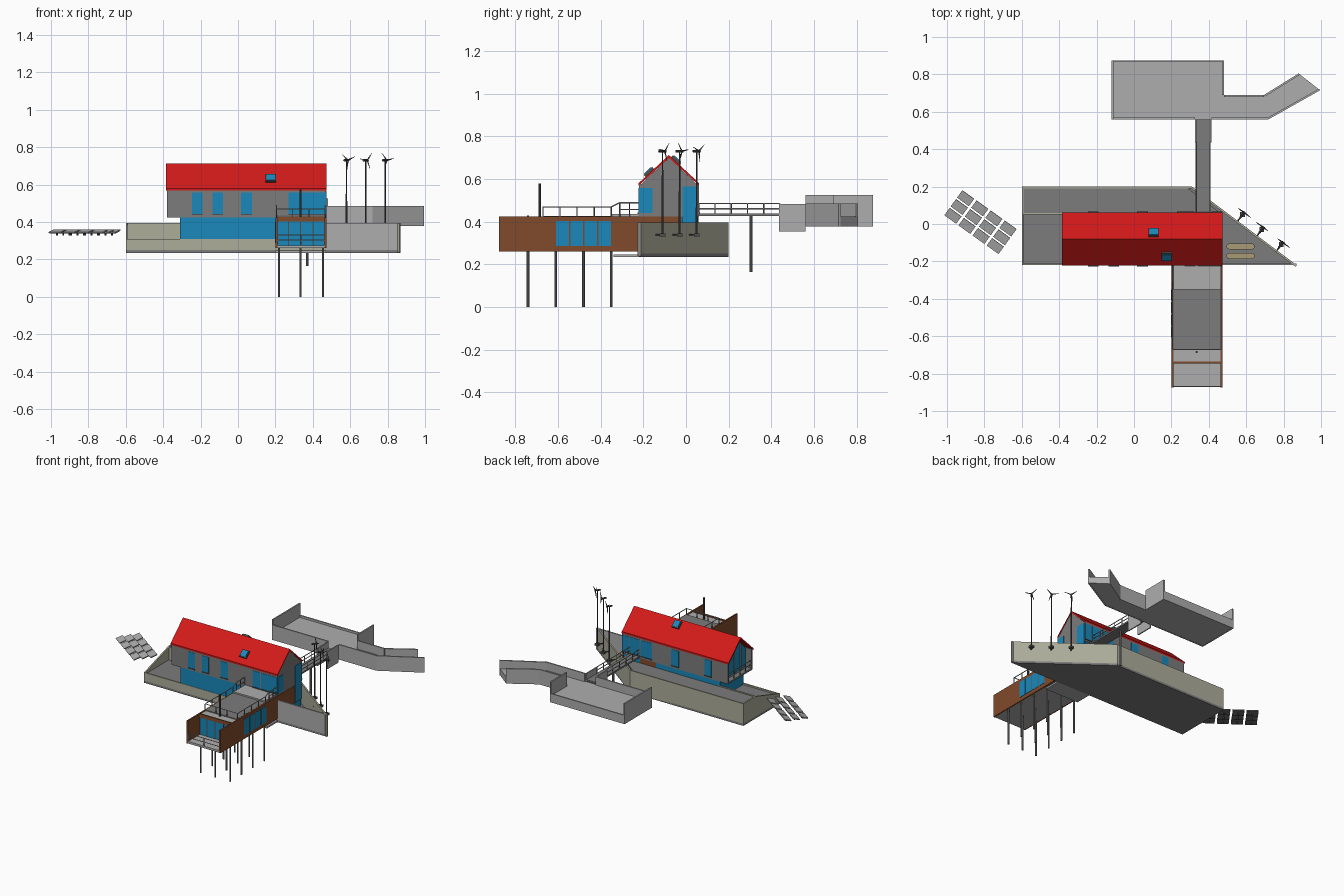
import bpy, bmesh, math
from mathutils import Vector, Matrix

if "Cube" in bpy.data.objects:
    bpy.data.objects.remove(bpy.data.objects["Cube"])


def material(name, c):
    m = bpy.data.materials.new(name)
    m.diffuse_color = (*c, 1)
    m.use_nodes = True
    m.node_tree.nodes["Principled BSDF"].inputs["Base Color"].default_value = m.diffuse_color
    return m


RED = material("roof_red", (0.65, 0.01, 0.01))
GLASS = material("glass_blue", (0.01, 0.25, 0.5))
BROWN = material("timber_brown", (0.22, 0.07, 0.025))
BEIGE = material("stone_beige", (0.42, 0.42, 0.33))
SAND = material("planter_sand", (0.4, 0.33, 0.18))
GREY = material("slate_grey", (0.2, 0.2, 0.2))
PALE = material("concrete_pale", (0.42, 0.42, 0.42))
DARK = material("metal_dark", (0.08, 0.08, 0.08))


def finish(name, bm, mat):
    bmesh.ops.recalc_face_normals(bm, faces=bm.faces)
    me = bpy.data.meshes.new(name)
    bm.to_mesh(me)
    bm.free()
    ob = bpy.data.objects.new(name, me)
    bpy.context.collection.objects.link(ob)
    if mat:
        me.materials.append(mat)
    return ob


def extrude(name, pts, a, b, mat=None, axis="z"):
    """Profile in xy (axis z) or yz (axis x), extruded from a to b."""
    bm = bmesh.new()
    put = (lambda p, h: (p[0], p[1], h)) if axis == "z" else (lambda p, h: (h, p[0], p[1]))
    lo = [bm.verts.new(put(p, a)) for p in pts]
    hi = [bm.verts.new(put(p, b)) for p in pts]
    bm.faces.new(lo)
    bm.faces.new(hi)
    n = len(pts)
    for i in range(n):
        j = (i + 1) % n
        bm.faces.new((lo[i], lo[j], hi[j], hi[i]))
    return finish(name, bm, mat)


def box(name, x0, x1, y0, y1, z0, z1, mat=None):
    return extrude(name, [(x0, y0), (x1, y0), (x1, y1), (x0, y1)], z0, z1, mat)


def rod(name, p, q, r, mat=DARK, n=8, r2=None):
    p, q = Vector(p), Vector(q)
    d = q - p
    bm = bmesh.new()
    mx = Matrix.Translation((p + q) / 2) @ d.to_track_quat("Z", "Y").to_matrix().to_4x4()
    bmesh.ops.create_cone(bm, cap_ends=True, segments=n, radius1=r,
                          radius2=r if r2 is None else r2, depth=d.length, matrix=mx)
    return finish(name, bm, mat)


def wall(name, p, q, z0, z1, mat, t=0.01):
    """Upright wall whose left side (looking p to q) is thickened."""
    p, q = Vector(p), Vector(q)
    d = (q - p).normalized() * t
    s = Vector((-d.y, d.x))
    return extrude(name, [p, q, q + s, p + s], z0, z1, mat)


def railing(name, p, q, h, posts, mid=True):
    p, q = Vector(p), Vector(q)
    for k in ((1, 0.5) if mid else (1,)):
        up = Vector((0, 0, h * k))
        rod(name + "_rail", p + up, q + up, 0.003, PALE, 6)
    for i in range(posts):
        b = p.lerp(q, i / (posts - 1))
        rod(name + "_post", b, b + Vector((0, 0, h)), 0.003, GREY, 6)


# Stone base: bottom slab, terraces and retaining walls
base = [(-0.6, -0.22), (0.87, -0.22), (0.31, 0.2), (-0.6, 0.2)]
extrude("base_slab", base, 0.235, 0.25, GREY)
box("terrace_floor", -0.59, 0.46, -0.21, 0.06, 0.25, 0.3, GREY)
extrude("upper_deck", [(-0.59, 0.06), (0.46, 0.06), (0.29, 0.19), (-0.59, 0.19)], 0.25, 0.39, GREY)
box("deck_edge_wall", -0.59, -0.3, 0.05, 0.06, 0.25, 0.395, BEIGE)
wall("front_base_wall", (-0.6, -0.22), (0.47, -0.22), 0.24, 0.31, BEIGE)
wall("front_right_wall", (0.47, -0.22), (0.87, -0.22), 0.24, 0.395, PALE)
wall("diagonal_wall", (0.87, -0.22), (0.31, 0.2), 0.24, 0.395, BEIGE)
wall("back_base_wall", (0.31, 0.2), (-0.6, 0.2), 0.24, 0.395, BEIGE)
extrude("left_base_wall", [(-0.22, 0.24), (0.2, 0.24), (0.2, 0.395), (0.06, 0.395), (-0.22, 0.31)],
        -0.6, -0.59, BEIGE, "x")
box("slab_under_wing", 0.2, 0.47, -0.34, -0.22, 0.235, 0.247, PALE)

# Planters with rounded ends
for y in (-0.12, -0.17):
    pts = []
    for k in range(12):
        a = -math.pi / 2 + math.pi * (k % 6) / 5 + (math.pi if k > 5 else 0)
        pts.append(((0.63 if k < 6 else 0.51) + 0.016 * math.cos(a), y + 0.016 * math.sin(a)))
    extrude("planter", pts, 0.25, 0.29, SAND)

# House lower floor
box("lower_glass", -0.31, 0.2, -0.218, 0.056, 0.3, 0.425, GLASS)
box("lower_right_room", 0.2, 0.465, -0.218, -0.02, 0.25, 0.425, BROWN)
box("back_timber_panel", 0.2, 0.33, -0.02, 0.058, 0.3, 0.425, BROWN)
box("back_corner_glass", 0.33, 0.465, -0.02, 0.056, 0.25, 0.43, GLASS)

# House upper floor
box("upper_floor", -0.38, 0.47, -0.22, 0.06, 0.425, 0.437, GREY)
box("upper_front_wall", -0.38, 0.47, -0.22, -0.21, 0.425, 0.575, GREY)
box("upper_back_wall", -0.38, 0.47, 0.05, 0.06, 0.425, 0.575, GREY)
gable = [(-0.215, 0.43), (0.055, 0.43), (0.055, 0.57), (-0.08, 0.7), (-0.215, 0.57)]
extrude("right_gable", gable, 0.458, 0.47, GREY, "x")
extrude("left_gable_glass", gable, -0.33, -0.322, GLASS, "x")
for y in (-0.15, -0.08, -0.01):
    box("left_gable_mullion", -0.336, -0.33, y - 0.004, y + 0.004, 0.437, 0.62, PALE)
railing("balcony", (-0.376, -0.21, 0.435), (-0.376, 0.05, 0.435), 0.06, 5)

# Roof slopes
for name, e in (("front", -0.222), ("back", 0.062)):
    extrude(name + "_roof", [(e, 0.568), (e, 0.58), (-0.08, 0.712), (-0.08, 0.698)],
            -0.385, 0.472, RED, "x")

# Skylights lying on the slopes
slope = math.atan2(0.132, 0.142)
for x, y, s in ((0.175, -0.17, 1), (0.105, -0.05, -1)):
    z = 0.712 - abs(y + 0.08) * math.tan(slope)
    for nm, w, h, m in (("skylight_frame", 0.027, 0.012, DARK), ("skylight_glass", 0.022, 0.016, GLASS)):
        ob = box(nm, -w, w, -w, w, -0.004, h, m)
        ob.matrix_world = Matrix.Translation((x, y, z)) @ Matrix.Rotation(s * slope, 4, "X")

# Windows with sills, front and back
for x0, x1, y, d in ((-0.245, -0.19, -0.22, -1), (-0.135, -0.08, -0.22, -1), (0.015, 0.075, -0.22, -1),
                     (0.27, 0.33, -0.22, -1), (0.34, 0.47, -0.22, -1),
                     (-0.245, -0.19, 0.06, 1), (0.015, 0.075, 0.06, 1),
                     (0.23, 0.32, 0.06, 1), (0.33, 0.41, 0.06, 1), (0.415, 0.47, 0.06, 1)):
    box("window", x0, x1, y - 0.002, y + 0.002, 0.44, 0.557, GLASS)
    box("window_sill", x0, x1, min(y, y + d * 0.006), max(y, y + d * 0.006), 0.436, 0.442, DARK)
box("side_window_front", 0.468, 0.473, -0.22, -0.157, 0.44, 0.557, GLASS)
box("side_window_back", 0.462, 0.473, -0.017, 0.052, 0.3, 0.565, GLASS)

# Timber wing on stilts
for x in (0.2, 0.462):
    box("wing_side_wall", x, x + 0.01, -0.875, -0.22, 0.26, 0.425, BROWN)
box("wing_right_extension", 0.464, 0.472, -0.22, -0.02, 0.3, 0.425, BROWN)
box("wing_floor", 0.21, 0.462, -0.872, -0.22, 0.26, 0.275, PALE)
box("wing_roof", 0.21, 0.462, -0.735, -0.22, 0.408, 0.42, PALE)
box("roof_deck", 0.21, 0.462, -0.67, -0.35, 0.42, 0.426, GREY)
box("roof_step", 0.21, 0.462, -0.35, -0.22, 0.42, 0.436, PALE)
box("wing_front_beam", 0.21, 0.462, -0.745, -0.735, 0.402, 0.428, BROWN)
box("wing_front_glass", 0.21, 0.462, -0.738, -0.73, 0.275, 0.405, GLASS)
for x in (0.27, 0.335, 0.4):
    box("wing_front_mullion", x - 0.003, x + 0.003, -0.741, -0.73, 0.275, 0.405, DARK)
railing("wing_balcony", (0.21, -0.868, 0.275), (0.462, -0.868, 0.275), 0.055, 3)
for x in (0.2, 0.472):
    for y in (-0.608, -0.542, -0.476, -0.41):
        box("wing_side_window", x - 0.002, x + 0.002, y, y + 0.059, 0.287, 0.403, GLASS)
    xi = 0.206 if x < 0.3 else 0.466
    railing("roof_low", (xi, -0.67, 0.424), (xi, -0.35, 0.424), 0.045, 5, False)
    railing("roof_high", (xi, -0.31, 0.424), (xi, -0.22, 0.424), 0.065, 3)
    rod("roof_rail_link", (xi, -0.35, 0.469), (xi, -0.31, 0.489), 0.003, PALE, 6)
railing("roof_end", (0.206, -0.67, 0.424), (0.466, -0.67, 0.424), 0.045, 4, False)
for x in (0.22, 0.335, 0.455):
    for y in (-0.74, -0.61, -0.48, -0.35):
        rod("stilt", (x, y, 0), (x, y, 0.265), 0.006, GREY, 10)
rod("chimney_pipe", (0.335, -0.685, 0.41), (0.335, -0.685, 0.578), 0.006, DARK, 10)

# Bridge to the road
box("bridge_deck", 0.33, 0.41, 0.06, 0.56, 0.427, 0.438, GREY)
for x in (0.333, 0.407):
    railing("bridge", (x, 0.06, 0.435), (x, 0.44, 0.435), 0.05, 6)
rod("bridge_post", (0.37, 0.305, 0.165), (0.37, 0.305, 0.43), 0.007, GREY, 10)
for x in (0.325, 0.407):
    box("bridge_end_wall", x, x + 0.008, 0.435, 0.56, 0.355, 0.482, PALE)

# Road platform with side walls
road = [(-0.12, 0.56), (0.72, 0.56), (0.995, 0.715), (0.88, 0.805), (0.695, 0.69), (0.48, 0.69),
        (0.48, 0.875), (-0.12, 0.875)]
extrude("road_floor", road, 0.378, 0.425, PALE)
tops = [0.485, 0.485, None, 0.485, 0.485, 0.525, 0.44, 0.525]
for i, top in enumerate(tops):
    if i == 0:
        wall("road_wall", road[0], (0.325, 0.56), 0.377, top, PALE)
        wall("road_wall", (0.415, 0.56), road[1], 0.377, top, PALE)
    elif top:
        wall("road_wall", road[i], road[(i + 1) % 8], 0.377, top, PALE)

# Wind turbines fixed outside the diagonal wall
for x, y, a0 in ((0.58, 0.05, 0.4), (0.683, -0.03, 0.9), (0.787, -0.11, 0.2)):
    box("turbine_base", x - 0.013, x + 0.013, y - 0.013, y + 0.013, 0.33, 0.345, DARK)
    rod("turbine_bracket", (x, y, 0.338), (x - 0.03, y - 0.04, 0.338), 0.004)
    rod("turbine_mast", (x, y, 0.335), (x, y, 0.73), 0.005, DARK, 8, 0.003)
    f = Vector((0.6, 0.8, 0))
    s = Vector((0.8, -0.6, 0))
    hub = Vector((x, y, 0.73)) + f * 0.014
    rod("turbine_hub", hub - f * 0.035, hub + f * 0.006, 0.006)
    for k in range(3):
        a = a0 + k * math.tau / 3
        rod("turbine_blade", hub, hub + (s * math.cos(a) + Vector((0, 0, math.sin(a)))) * 0.05,
            0.005, DARK, 4, 0.001)

# Solar panel field, three rows of four
for r in range(3):
    for c in range(4):
        x = -0.9 + 0.0755 * c - 0.034 * r
        y = 0.138 - 0.054 * c - 0.047 * r
        mx = (Matrix.Translation((x, y, 0.35)) @ Matrix.Rotation(math.radians(-36), 4, "Z")
              @ Matrix.Rotation(math.radians(18), 4, "X"))
        panel = box("solar_panel", -0.039, 0.039, -0.025, 0.025, -0.002, 0.003, PALE)
        panel.matrix_world = mx
        back = box("solar_backing", -0.036, 0.036, -0.022, 0.022, -0.006, -0.002, DARK)
        back.matrix_world = mx
        rod("solar_stand", (x, y, 0.328), (x, y, 0.35), 0.005)
